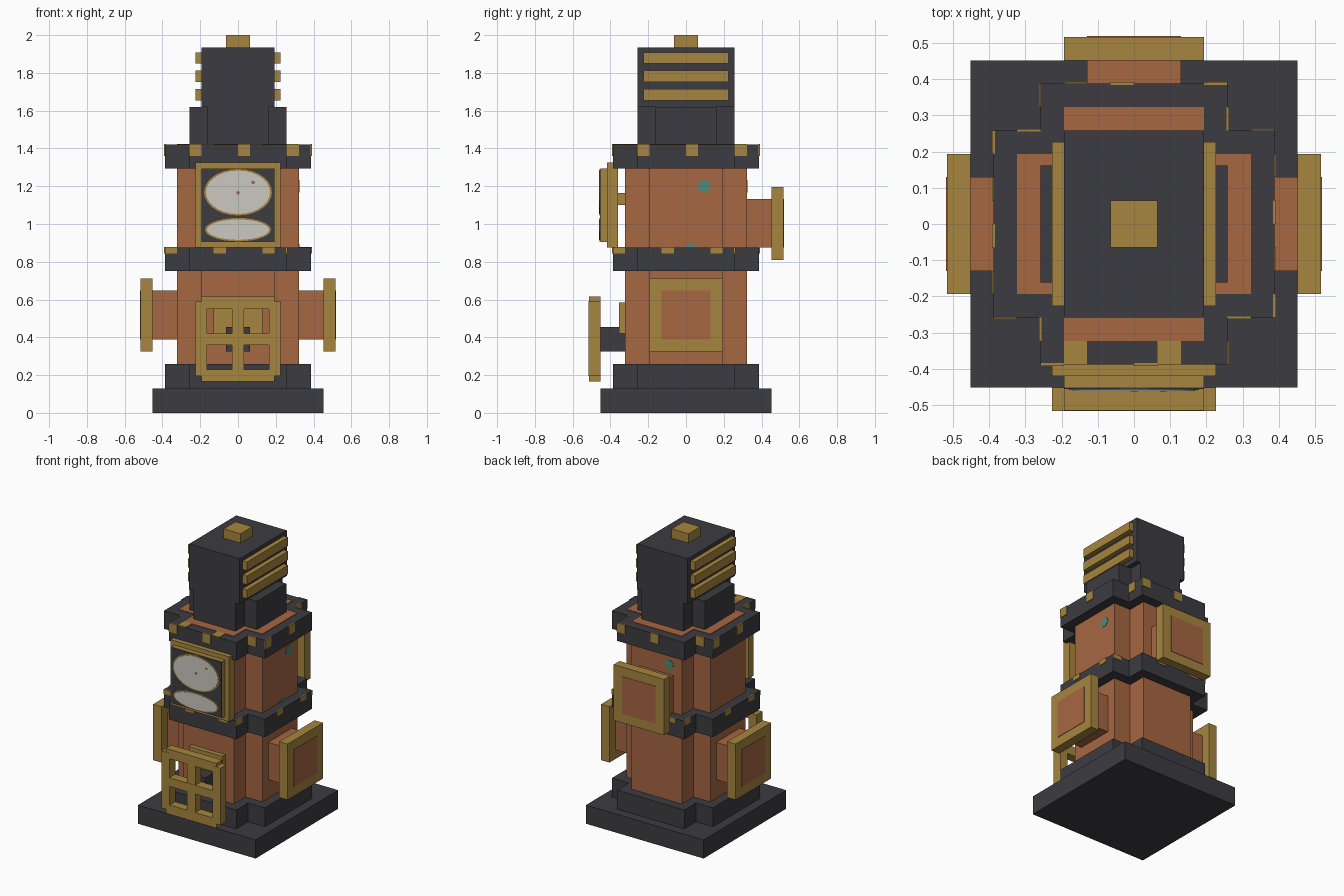
import bpy
import math
from mathutils import Matrix

if "Cube" in bpy.data.objects:
    bpy.data.objects.remove(bpy.data.objects["Cube"])

U = 2 / 31  # module of the design


def material(name, rgb):
    m = bpy.data.materials.new(name)
    m.use_nodes = True
    m.diffuse_color = (*rgb, 1)
    m.node_tree.nodes["Principled BSDF"].inputs["Base Color"].default_value = (*rgb, 1)
    return m


DARK = material("dark slate", (0.046, 0.044, 0.053))
CLAY = material("copper clay", (0.38, 0.135, 0.055))
GOLD = material("brass", (0.38, 0.24, 0.05))
WHITE = material("dial white", (0.60, 0.58, 0.52))
TEAL = material("verdigris", (0.08, 0.26, 0.19))


def prism(name, outline, low, high, mat, place=Matrix()):
    """Extrude a counter-clockwise outline along local z."""
    n = len(outline)
    verts = [place @ Matrix.Translation((x, y, z)).translation
             for z in (low, high) for x, y in outline]
    faces = [tuple(reversed(range(n))), tuple(range(n, 2 * n))]
    faces += [(i, (i + 1) % n, n + (i + 1) % n, n + i) for i in range(n)]
    mesh = bpy.data.meshes.new(name)
    mesh.from_pydata(verts, [], faces)
    mesh.materials.append(mat)
    ob = bpy.data.objects.new(name, mesh)
    bpy.context.collection.objects.link(ob)
    return ob


def box(name, xs, ys, zs, mat, quarter=0):
    """Box described on the front side, turned by quarter turns about z."""
    (a, b), (c, d) = xs, ys
    turn = Matrix.Rotation(quarter * math.pi / 2, 4, "Z")
    return prism(name, [(a, c), (b, c), (b, d), (a, d)], *zs, mat, turn)


def cross(name, reach, arm, zs, mat):
    """Plus-shaped storey: square with notched corners."""
    r, a = reach, arm
    pts = [(a, -r), (a, -a), (r, -a), (r, a), (a, a), (a, r),
           (-a, r), (-a, a), (-r, a), (-r, -a), (-a, -a), (-a, -r)]
    return prism(name, pts, *zs, mat)


def disc(name, x, z, rx, rz, depth, mat, quarter=0, thick=0.004, sides=28):
    """Thin oval plate standing on an upright wall."""
    pts = [(x + rx * math.cos(t * math.tau / sides),
            z + rz * math.sin(t * math.tau / sides)) for t in range(sides)]
    place = Matrix.Rotation(quarter * math.pi / 2, 4, "Z") @ Matrix.Rotation(math.pi / 2, 4, "X")
    return prism(name, pts, depth, depth + thick, mat, place)


def mid(w):
    return (-w, w)


# Storeys
box("base_slab", mid(7 * U), mid(7 * U), (0, 2 * U), DARK)
cross("tower_body", 5 * U, 3 * U, (4 * U, 1.424), CLAY)
bands = {"lower_band": (0.129, 0.26), "middle_band": (0.75, 0.875), "upper_band": (1.295, 1.42)}
for name, zs in bands.items():
    cross(name, 6 * U, 4 * U, zs, DARK)

# Chimney with a stepped neck, cap and side grilles
cross("chimney_neck", 4 * U, 2.5 * U, (1.40, 1.62), DARK)
box("chimney", mid(3 * U), mid(4 * U), (1.62, 30 * U), DARK)
box("chimney_cap", mid(U), mid(U), (30 * U, 2), GOLD)
for q in (1, 3):
    for i in range(3):
        z = 1.655 + 1.5 * U * i
        box("grille_slat", mid(3.5 * U), (-3.5 * U, -3 * U), (z, z + 0.06), GOLD, q)

# Brass studs inlaid on the bands
for first, zs in ((-4 * U, (1.36, 1.423)), (-6 * U, (0.845, 0.878))):
    for q in range(4):
        for i in range(3):
            x = first + 4 * U * i
            d = 6 * U if abs(x + U / 2) < 4 * U else 4 * U
            box("band_stud", (x, x + U), (-d - 0.004, -d + 0.003), zs, GOLD, q)
for x in (-3 * U, U):
    box("ledge_stud", (x, x + U), (-6 * U, -5 * U), (1.419, 1.424), GOLD)

# Outriggers: arm, brass plate and inlaid panel
for q, low in ((1, 0.325), (3, 0.325), (2, 0.81)):
    inner = (low + U, low + 5 * U)
    box("outrigger_arm", mid(2 * U), (-7 * U, -5 * U), inner, CLAY, q)
    box("outrigger_plate", mid(3 * U), (-8 * U, -7 * U), (low, low + 6 * U), GOLD, q)
    box("outrigger_panel", mid(2 * U), (-8 * U - 0.003, -8 * U), inner, CLAY, q)

# Free-standing window frame at the front
deep = (-8 * U, -7 * U)
shallow = (-8 * U + 0.002, -7 * U - 0.002)
for s in (-1, 1):
    xs = sorted((s * 0.165, s * 3.5 * U))
    box("window_stile", xs, deep, (0.195, 0.59), GOLD)
for zs in ((0.165, 0.23), (0.55, 0.615)):
    box("window_rail", mid(3 * U), shallow, zs, GOLD)
box("window_mullion", mid(U / 2), shallow, (0.23, 0.55), GOLD)
box("window_crossbar", mid(0.165), deep, (0.36, 0.42), GOLD)
box("window_bracket", mid(U), (-7 * U, -5 * U), (0.325, 0.455), DARK)
box("window_back_plate", mid(2 * U), (-5.5 * U, -5 * U), (0.42, 0.585), GOLD)

# Clock: mount, frame, casing and two dials
box("clock_mount", mid(U), (-5.6 * U, -5 * U), (1.10, 1.165), GOLD)
box("clock_frame", mid(3.5 * U), (-6.5 * U, -5.6 * U), (0.875, 1.325), GOLD)
box("clock_casing", mid(3 * U), (-7 * U, -6.5 * U), (0.905, 1.295), GOLD)
box("clock_face", mid(3 * U), (-7 * U - 0.003, -7 * U), (0.908, 1.292), DARK)
face = 7 * U + 0.002
for name, z, rx, rz in (("upper", 1.168, 0.17, 0.115), ("lower", 0.97, 0.165, 0.054)):
    disc(name + "_dial_rim", 0, z, rx + 0.01, rz + 0.008, face, GOLD)
    disc(name + "_dial", 0, z, rx, rz, face + 0.003, WHITE)
for x, z in ((0.08, 1.22), (0.0, 1.165)):
    disc("clock_mark", x, z, 0.01, 0.01, face + 0.006, CLAY, 0, 0.002, 8)

# Verdigris spots on the upper storey
for q in (1, 2):
    disc("verdigris_spot", 0.095, 1.20, 0.035, 0.033, 5 * U - 0.001, TEAL, q, 0.004, 12)
    disc("verdigris_smear", 0.025, 0.88, 0.03, 0.015, 5 * U - 0.001, TEAL, q, 0.004, 12)
